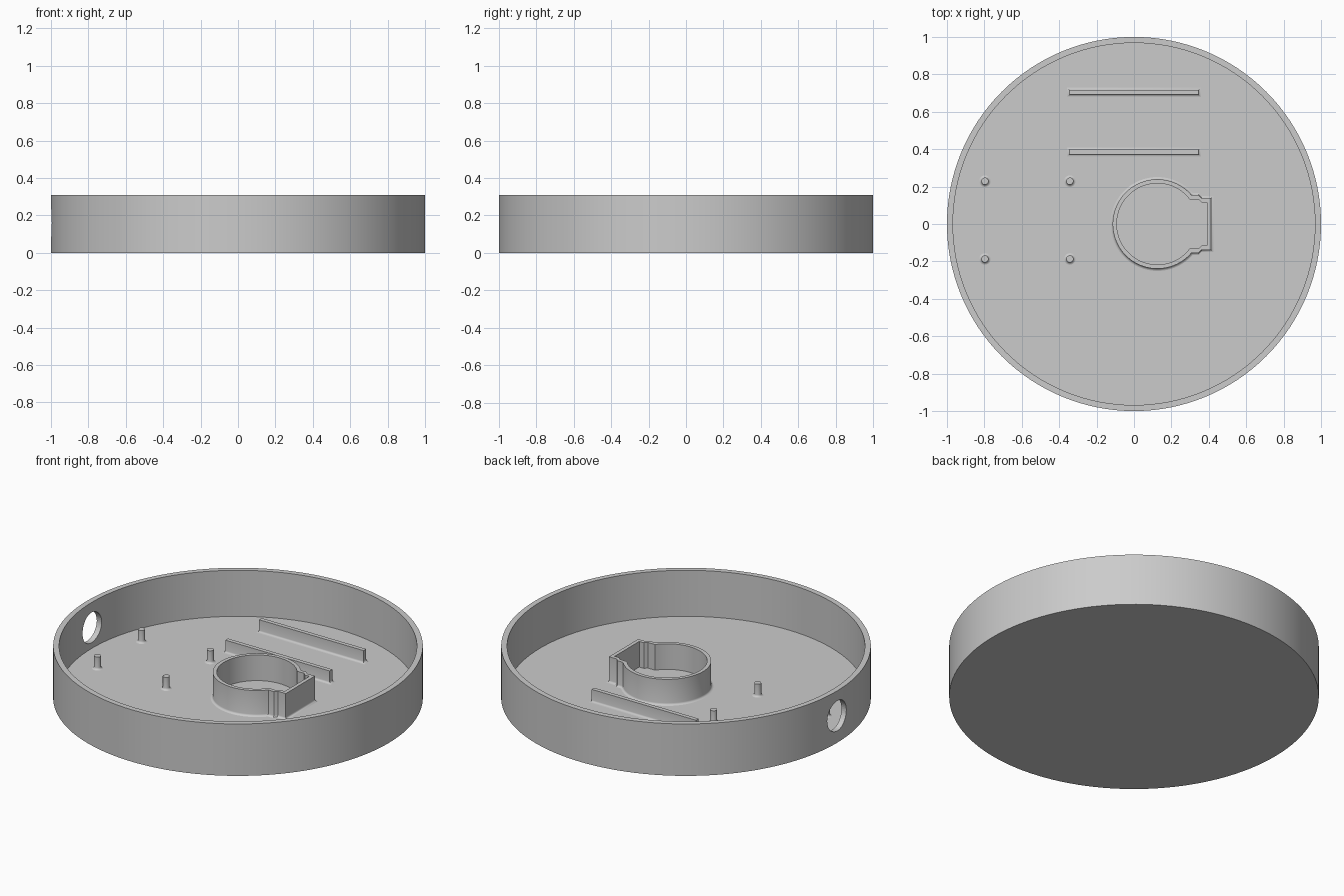
import bpy, bmesh
from math import sin, cos, pi, sqrt, atan2, radians

cube = bpy.data.objects.get("Cube")
if cube:
    bpy.data.objects.remove(cube, do_unlink=True)

HEIGHT, WALL, FLOOR = 0.31, 0.032, 0.035
FILLET = 0.012
GREY = (0.6, 0.6, 0.6, 1)

plastic = bpy.data.materials.new("grey plastic")
plastic.use_nodes = True
plastic.diffuse_color = GREY
plastic.node_tree.nodes["Principled BSDF"].inputs["Base Color"].default_value = GREY


def smooth(obj):
    bpy.ops.object.select_all(action='DESELECT')
    obj.select_set(True)
    bpy.context.view_layer.objects.active = obj
    bpy.ops.object.shade_smooth_by_angle(angle=radians(32))


def loft(name, sections, closed=False):
    """Skin matching outlines given as (points, z); cap the ends or close the loop."""
    bm = bmesh.new()
    loops = [[bm.verts.new((x, y, z)) for x, y in pts] for pts, z in sections]
    pairs = list(zip(loops, loops[1:]))
    if closed:
        pairs.append((loops[-1], loops[0]))
    else:
        bm.faces.new(loops[0])
        bm.faces.new(loops[-1])
    n = len(loops[0])
    for a, b in pairs:
        for i in range(n):
            j = (i + 1) % n
            bm.faces.new((a[i], a[j], b[j], b[i]))
    bmesh.ops.recalc_face_normals(bm, faces=bm.faces)
    mesh = bpy.data.meshes.new(name)
    bm.to_mesh(mesh)
    bm.free()
    mesh.materials.append(plastic)
    obj = bpy.data.objects.new(name, mesh)
    bpy.context.collection.objects.link(obj)
    smooth(obj)
    return obj


def circle(r, n, cx=0, cy=0):
    return [(cx + r * cos(2 * pi * i / n), cy + r * sin(2 * pi * i / n)) for i in range(n)]


def rectangle(cx, cy, hx, hy):
    return [(cx - hx, cy - hy), (cx + hx, cy - hy), (cx + hx, cy + hy), (cx - hx, cy + hy)]


def filleted(outline, top):
    """Sections of an upright part with a rounded foot; outline(o) is offset by o."""
    foot = [(outline(FILLET), FLOOR - 0.005)]
    for t in (0, pi / 6, pi / 3, pi / 2):
        foot.append((outline(FILLET * (1 - sin(t))), FLOOR + FILLET * (1 - cos(t))))
    return foot + [(outline(0), top)]


# Round tray with a raised rim
tray = loft("tray", [(circle(1, 128), 0), (circle(1, 128), HEIGHT),
                     (circle(1 - WALL, 128), HEIGHT), (circle(1 - WALL, 128), FLOOR)])

# Cable hole through the wall
bpy.ops.mesh.primitive_cylinder_add(vertices=48, radius=0.09, depth=0.3,
                                    location=(-1, 0, 0.16), rotation=(0, pi / 2, 0))
cutter = bpy.context.object
cutter.name = "hole_cutter"
cutter.data.materials.append(plastic)
cut = tray.modifiers.new("cable hole", 'BOOLEAN')
cut.operation, cut.solver, cut.object = 'DIFFERENCE', 'EXACT', cutter
smooth(tray)
bpy.ops.object.modifier_apply(modifier=cut.name)
bpy.data.objects.remove(cutter, do_unlink=True)
smooth(tray)


# Round holder with a stepped square notch on one side
def holder_outline(o):
    cx, r, neck, notch = 0.125, 0.217 + o, 0.132 + o, 0.116 + o
    a = atan2(neck, sqrt(r * r - neck * neck))
    steps = 72
    arc = [a + (2 * pi - 2 * a) * i / steps for i in range(steps + 1)]
    side = [(0.39 + o, notch), (0.36, notch), (0.345, neck)]
    return (side + [(cx + r * cos(t), r * sin(t)) for t in arc]
            + [(x, -y) for x, y in reversed(side)])


RING = 0.022
TOP = 0.188
loft("holder", filleted(lambda o: holder_outline(RING + o), TOP)
     + [(holder_outline(0), TOP), (holder_outline(0), FLOOR - 0.005)], closed=True)

# Two parallel rails
for name, y in (("front_rail", 0.385), ("back_rail", 0.704)):
    loft(name, filleted(lambda o: rectangle(0, y, 0.345 + o, 0.0125 + o), 0.11))

# Four mounting pegs
for x in (-0.797, -0.343):
    for y in (-0.187, 0.229):
        loft("peg", filleted(lambda o: circle(0.019 + o, 24, x, y), 0.11))
